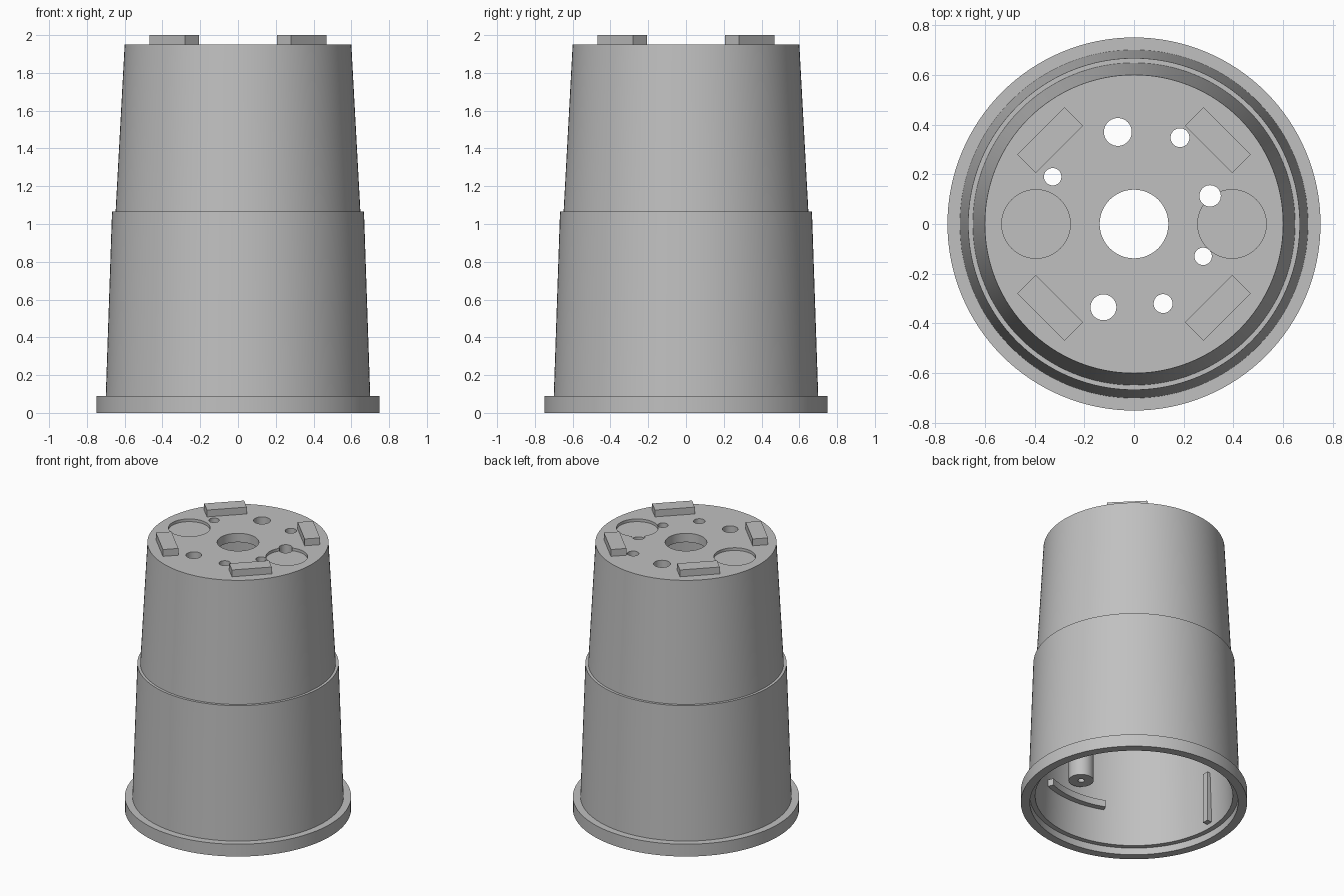
import bpy, bmesh
from math import cos, sin, pi, radians
from mathutils import Matrix

cube = bpy.data.objects.get("Cube")
if cube:
    bpy.data.objects.remove(cube, do_unlink=True)

grey = bpy.data.materials.new("light_grey")
grey.use_nodes = True
colour = (0.53, 0.53, 0.53, 1)
grey.diffuse_color = colour
grey.node_tree.nodes["Principled BSDF"].inputs["Base Color"].default_value = colour


def make(name, bm):
    bmesh.ops.recalc_face_normals(bm, faces=bm.faces)
    mesh = bpy.data.meshes.new(name)
    bm.to_mesh(mesh)
    bm.free()
    mesh.materials.append(grey)
    ob = bpy.data.objects.new(name, mesh)
    bpy.context.collection.objects.link(ob)
    return ob


def lathe(name, profile, start=0, end=2 * pi, steps=128):
    """Sweep a closed (radius, height) profile around z."""
    full = end - start > 6.28
    bm = bmesh.new()
    rings = []
    for i in range(steps if full else steps + 1):
        a = start + (end - start) * i / steps
        rings.append([bm.verts.new((r * cos(a), r * sin(a), z)) for r, z in profile])
    pairs = list(zip(rings, rings[1:]))
    if full:
        pairs.append((rings[-1], rings[0]))
    else:
        bm.faces.new(rings[0])
        bm.faces.new(rings[-1])
    n = len(profile)
    for p, q in pairs:
        for j in range(n):
            k = (j + 1) % n
            bm.faces.new((p[j], p[k], q[k], q[j]))
    return make(name, bm)


def cylinder(name, x, y, r, z0, z1, steps=40):
    bm = bmesh.new()
    bmesh.ops.create_cone(bm, cap_ends=True, segments=steps, radius1=r, radius2=r,
                          depth=z1 - z0, matrix=Matrix.Translation((x, y, (z0 + z1) / 2)))
    return make(name, bm)


def box(name, centre, size, turn=0):
    bm = bmesh.new()
    bmesh.ops.create_cube(bm, size=1, matrix=Matrix.Translation(centre)
                          @ Matrix.Rotation(turn, 4, 'Z') @ Matrix.Diagonal((*size, 1)))
    return make(name, bm)


def cut(ob, cutters):
    """Apply boolean differences, then drop the cutters."""
    for c in cutters:
        c.hide_render = True
        mod = ob.modifiers.new("cut", 'BOOLEAN')
        mod.operation, mod.solver, mod.object = 'DIFFERENCE', 'EXACT', c
    bpy.context.view_layer.update()
    ob.data = bpy.data.meshes.new_from_object(ob.evaluated_get(bpy.context.evaluated_depsgraph_get()))
    ob.modifiers.clear()
    for c in cutters:
        bpy.data.objects.remove(c, do_unlink=True)


def smooth(ob):
    bpy.ops.object.select_all(action='DESELECT')
    ob.select_set(True)
    bpy.context.view_layer.objects.active = ob
    bpy.ops.object.shade_smooth_by_angle(angle=radians(30))


# Hollow stepped shell with flanged rim and a bored top plate
TOP, PLATE = 1.95, 1.885
shell = lathe("shell", [
    (0.69, 0), (0.75, 0), (0.75, 0.09), (0.70, 0.09), (0.667, 1.065), (0.648, 1.065),
    (0.60, TOP), (0.138, TOP), (0.138, PLATE), (0.555, PLATE),
    (0.60, 1.02), (0.62, 1.02), (0.655, 0.05), (0.69, 0.05)])

# Small through holes and two shallow round recesses in the top plate
holes = [(-0.065, 0.37, 0.056), (0.185, 0.347, 0.038), (-0.327, 0.19, 0.035),
         (0.306, 0.113, 0.043), (0.278, -0.13, 0.035), (0.117, -0.32, 0.038),
         (-0.123, -0.335, 0.052)]
cutters = [cylinder("hole_cutter", x, y, r, 1.8, 2.1) for x, y, r in holes]
cutters += [cylinder("recess_cutter", s * 0.394, 0, 0.138, TOP - 0.02, 2.1, 64) for s in (-1, 1)]
cut(shell, cutters)
smooth(shell)

# Four tangential blocks on the top plate
for i in range(4):
    a = pi / 4 + i * pi / 2
    box(f"top_block_{i + 1}", (0.477 * cos(a), 0.477 * sin(a), 1.972),
        (0.104, 0.268, 0.056), a)

# Inside fittings, repeated on opposite walls
for side, s in (("front", -1), ("back", 1)):
    post = cylinder(f"{side}_post", 0, s * 0.545, 0.083, 0.41, 1.04)
    cut(post, [cylinder("post_hole_cutter", 0, s * 0.545, 0.022, 0.3, 0.6, 24)])
    smooth(post)
    mid = s * pi / 2
    smooth(lathe(f"{side}_curved_ledge",
                 [(0.605, 0.30), (0.655, 0.30), (0.655, 0.35), (0.605, 0.35)],
                 mid - radians(22), mid + radians(22), 16))
for side, s in (("right", -1), ("left", 1)):
    box(f"{side}_upright_rib", (s * 0.64, 0, 0.27), (0.05, 0.045, 0.37))
